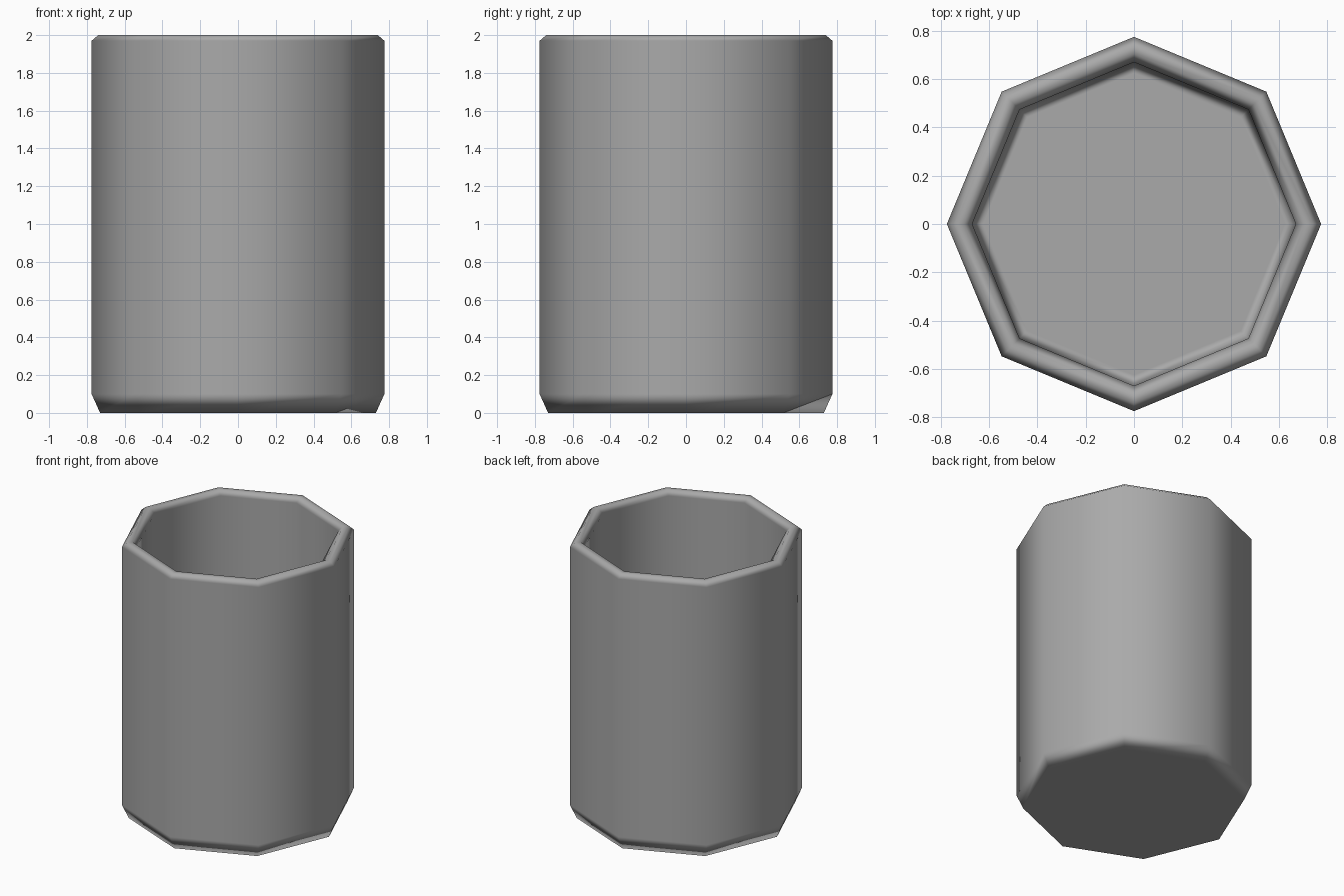
import bpy, bmesh, math
from mathutils import Vector

SIDES = 8

default_cube = bpy.data.objects.get("Cube")
if default_cube:
    bpy.data.objects.remove(default_cube, do_unlink=True)

# Plain grey material
grey = bpy.data.materials.new("plain_grey")
grey.use_nodes = True
colour = (0.4, 0.4, 0.4, 1)
grey.diffuse_color = colour
grey.node_tree.nodes["Principled BSDF"].inputs["Base Color"].default_value = colour

# Cup section as (radius, height): underside, outer wall, rim, inner wall, floor
profile = [
    (0, 0), (0.73, 0), (0.775, 0.1), (0.775, 1.97), (0.74, 2.0),
    (0.705, 2.0), (0.67, 1.97), (0.67, 0.12), (0.625, 0.02), (0, 0.02),
]

# Revolve the section into an eight-sided cup
bm = bmesh.new()
verts = [bm.verts.new((r, 0, z)) for r, z in profile]
edges = [bm.edges.new(pair) for pair in zip(verts, verts[1:])]
bmesh.ops.spin(bm, geom=verts + edges, cent=Vector(), axis=(0, 0, 1),
               angle=2 * math.pi, steps=SIDES)
bmesh.ops.remove_doubles(bm, verts=bm.verts, dist=0.0005)
bmesh.ops.recalc_face_normals(bm, faces=bm.faces)

# Soft shading over the whole shell
for face in bm.faces:
    face.smooth = True

mesh = bpy.data.meshes.new("cup")
bm.to_mesh(mesh)
bm.free()
mesh.materials.append(grey)
cup = bpy.data.objects.new("cup", mesh)
bpy.context.collection.objects.link(cup)

# Large walls and floors keep their own normals; bevels blend between them
weighted = cup.modifiers.new("weighted_normals", 'WEIGHTED_NORMAL')
weighted.weight = 100
